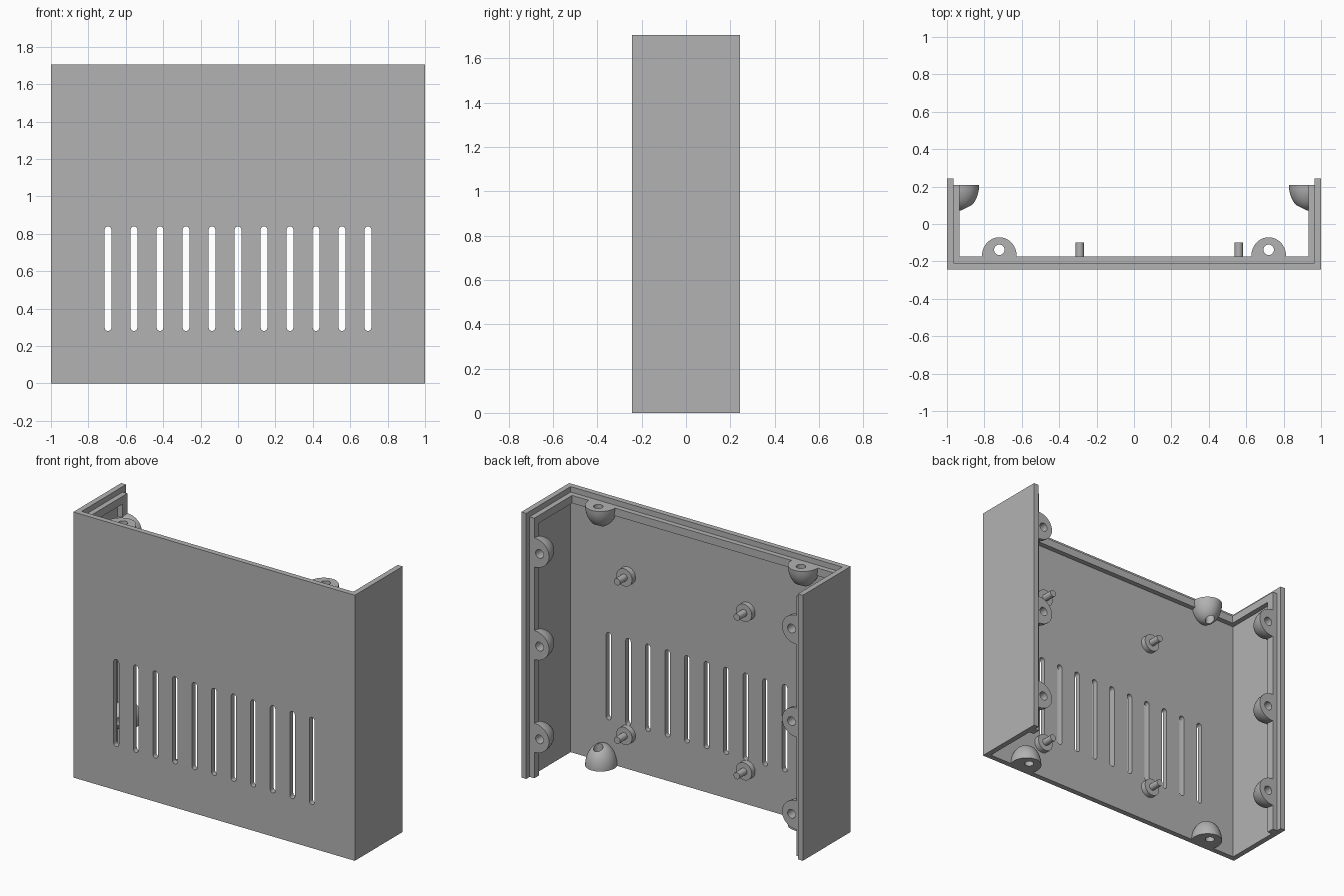
import bpy, bmesh, math
from mathutils import Matrix, Vector

if "Cube" in bpy.data.objects:
    bpy.data.objects.remove(bpy.data.objects["Cube"], do_unlink=True)

GREY = bpy.data.materials.new("plain_grey")
GREY.use_nodes = True
COLOUR = (0.45, 0.45, 0.45, 1)
GREY.diffuse_color = COLOUR
GREY.node_tree.nodes["Principled BSDF"].inputs["Base Color"].default_value = COLOUR

HEIGHT, DEPTH, WALL = 1.705, 0.243, 0.035
FLOOR = -DEPTH + WALL      # inner face of the front panel
SIDE = 1 - WALL            # inner face of the side walls
RAIL = 0.033               # rail thickness
RAIL_TOP = HEIGHT - WALL
RAIL_BACK = DEPTH - WALL
RAIL_DEEP = 0.05


def make(name, bm, smooth=False):
    bmesh.ops.recalc_face_normals(bm, faces=bm.faces)
    mesh = bpy.data.meshes.new(name)
    bm.to_mesh(mesh)
    bm.free()
    mesh.materials.append(GREY)
    ob = bpy.data.objects.new(name, mesh)
    bpy.context.collection.objects.link(ob)
    if smooth:
        activate(ob)
        bpy.ops.object.shade_smooth_by_angle(angle=math.radians(35))
    return ob


def activate(ob):
    bpy.ops.object.select_all(action="DESELECT")
    ob.select_set(True)
    bpy.context.view_layer.objects.active = ob


def extrude_outline(points, direction):
    bm = bmesh.new()
    face = bm.faces.new([bm.verts.new(p) for p in points])
    res = bmesh.ops.extrude_face_region(bm, geom=[face], use_keep_orig=True)
    verts = [g for g in res["geom"] if isinstance(g, bmesh.types.BMVert)]
    bmesh.ops.translate(bm, verts=verts, vec=direction)
    return bm


def box(name, lo, hi):
    x0, y0, z0 = lo
    x1, y1, z1 = hi
    base = [(x0, y0, z0), (x1, y0, z0), (x1, y1, z0), (x0, y1, z0)]
    return make(name, extrude_outline(base, (0, 0, z1 - z0)))


def cylinder_y(bm, x, z, radius, y0, y1):
    turn = Matrix.Translation((x, (y0 + y1) / 2, z)) @ Matrix.Rotation(math.pi / 2, 4, "X")
    bmesh.ops.create_cone(bm, cap_ends=True, segments=32, radius1=radius,
                          radius2=radius, depth=y1 - y0, matrix=turn)


def cut(ob, cutter):
    mod = ob.modifiers.new("cut", "BOOLEAN")
    mod.operation, mod.solver, mod.object = "DIFFERENCE", "EXACT", cutter
    activate(ob)
    bpy.ops.object.modifier_apply(modifier=mod.name)
    bpy.data.objects.remove(cutter, do_unlink=True)


# U-shaped outer shell
outline = [(-1, -DEPTH), (1, -DEPTH), (1, DEPTH), (SIDE, DEPTH),
           (SIDE, FLOOR), (-SIDE, FLOOR), (-SIDE, DEPTH), (-1, DEPTH)]
shell = make("shell", extrude_outline([(x, y, 0) for x, y in outline], (0, 0, HEIGHT)))

# Round-ended ventilation slots
R, LOW, HIGH = 0.018, 0.28, 0.84
slots = bmesh.new()
for i in range(-5, 6):
    pts = []
    for k in range(18):
        a = math.pi * (k if k < 9 else k - 1) / 8
        z = HIGH - R if k < 9 else LOW + R
        pts.append((i * 0.139 + R * math.cos(a), -DEPTH - 0.1, z + R * math.sin(a)))
    part = extrude_outline(pts, (0, 0.2, 0))
    tmp = bpy.data.meshes.new("slot_tmp")
    part.to_mesh(tmp)
    part.free()
    slots.from_mesh(tmp)
    bpy.data.meshes.remove(tmp)
cut(shell, make("slot_cutter", slots))

# Stepped rail inside the top and back edges
box("top_rail", (-SIDE, FLOOR, RAIL_TOP - RAIL_DEEP), (SIDE, FLOOR + RAIL, RAIL_TOP))
for side, word in ((1, "left"), (-1, "right")):
    xs = sorted((side * SIDE, side * (SIDE - RAIL)))
    box(word + "_top_rail", (xs[0], FLOOR + RAIL, RAIL_TOP - RAIL_DEEP),
        (xs[1], RAIL_BACK, RAIL_TOP))
    box(word + "_back_rail", (xs[0], RAIL_BACK - RAIL_DEEP, 0),
        (xs[1], RAIL_BACK, RAIL_TOP - RAIL_DEEP))

# Domed screw boss: x across, y away from the wall, z into the case
bm = bmesh.new()
bmesh.ops.create_uvsphere(bm, u_segments=40, v_segments=24, radius=1)
bmesh.ops.scale(bm, verts=bm.verts, vec=(0.093, 0.1, 0.135))
for point, normal in (((0, 0, 0), (0, 0, -1)), ((0, -0.038, 0), (0, -1, 0))):
    cutout = bmesh.ops.bisect_plane(bm, geom=bm.verts[:] + bm.edges[:] + bm.faces[:],
                                    plane_co=point, plane_no=normal, clear_outer=True)
    rim = [g for g in cutout["geom_cut"] if isinstance(g, bmesh.types.BMEdge)]
    bmesh.ops.holes_fill(bm, edges=rim, sides=0)
boss = make("boss_pattern", bm)
hole = bmesh.new()
bmesh.ops.create_cone(hole, cap_ends=True, segments=24, radius1=0.028, radius2=0.028,
                      depth=0.6, matrix=Matrix.Translation((0, 0.033, 0)))
cut(boss, make("hole_cutter", hole))


def place_boss(name, origin, across, away, inward):
    frame = Matrix((across, away, inward)).transposed().to_4x4()
    bm = bmesh.new()
    bm.from_mesh(boss.data)
    bmesh.ops.transform(bm, verts=bm.verts, matrix=Matrix.Translation(Vector(origin)) @ frame)
    make(name, bm, smooth=True)


for side, word in ((1, "left"), (-1, "right")):
    for end, z, inward in (("top", RAIL_TOP, -1), ("bottom", 0, 1)):
        place_boss(f"{word}_{end}_boss", (side * 0.72, FLOOR + 0.037, z),
                   (1, 0, 0), (0, 1, 0), (0, 0, inward))
    for i in range(3):
        place_boss(f"{word}_side_boss_{i + 1}",
                   (side * (SIDE - 0.037), RAIL_BACK, 0.26 + i * 0.595),
                   (0, 0, 1), (-side, 0, 0), (0, -1, 0))
bpy.data.objects.remove(boss, do_unlink=True)

# Board posts: wide foot with a narrow pin
for x in (-0.29, 0.56):
    for z in (0.225, 1.243):
        bm = bmesh.new()
        cylinder_y(bm, x, z, 0.056, FLOOR, FLOOR + WALL)
        cylinder_y(bm, x, z, 0.022, FLOOR + WALL, -0.1)
        make("board_post", bm, smooth=True)
